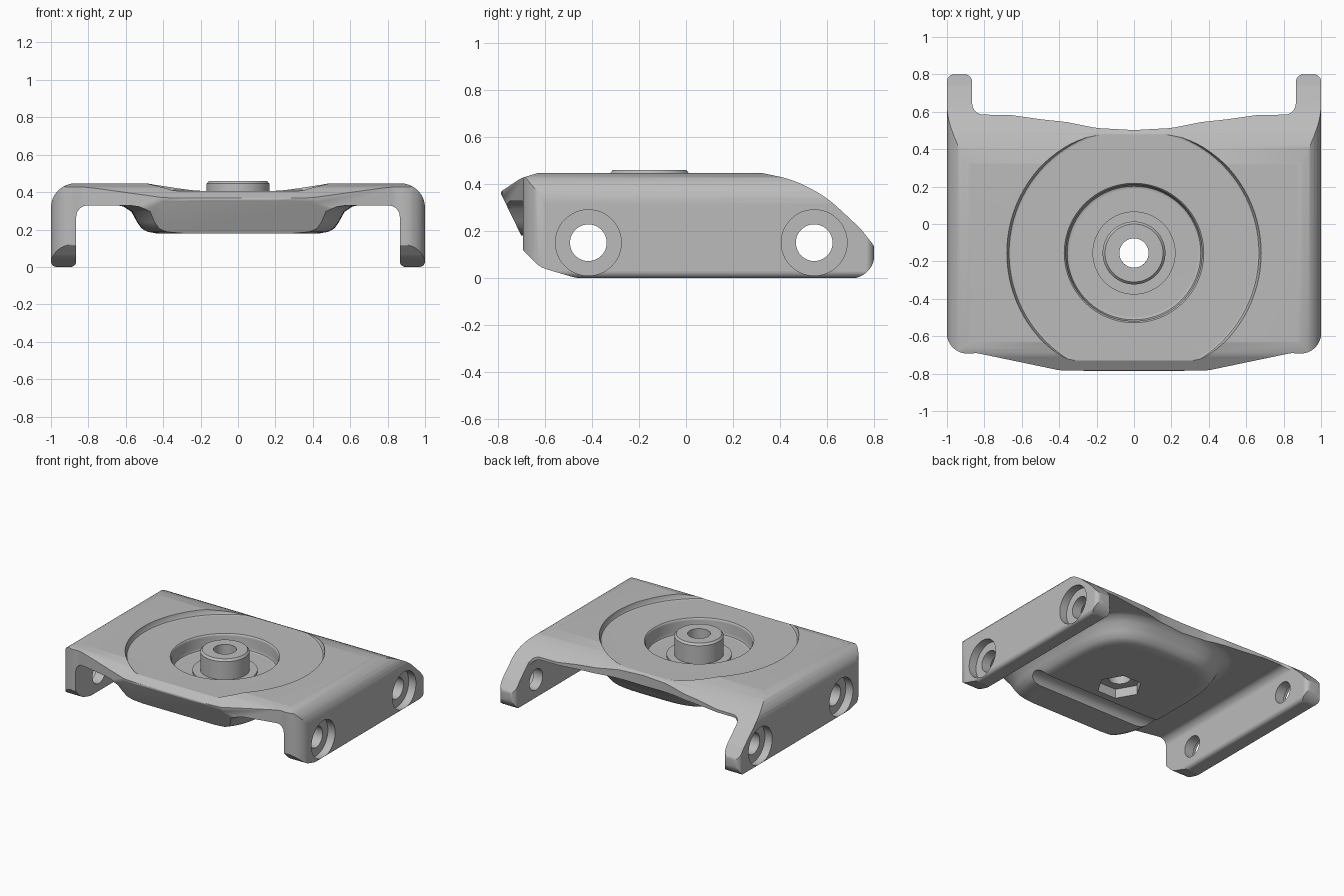
import bpy
import bmesh
import math
from mathutils import Vector, Matrix

cube = bpy.data.objects.get("Cube")
if cube:
    bpy.data.objects.remove(cube, do_unlink=True)

CENTRE_Y = -0.155

grey = bpy.data.materials.new("satin grey")
grey.use_nodes = True
grey.diffuse_color = (0.5, 0.5, 0.5, 1)
grey.node_tree.nodes["Principled BSDF"].inputs["Base Color"].default_value = (0.5, 0.5, 0.5, 1)


def finish(name, bm):
    bmesh.ops.recalc_face_normals(bm, faces=bm.faces)
    mesh = bpy.data.meshes.new(name)
    bm.to_mesh(mesh)
    bm.free()
    mesh.materials.append(grey)
    obj = bpy.data.objects.new(name, mesh)
    bpy.context.collection.objects.link(obj)
    return obj


def rounded(points, steps=8):
    """Round each corner (a, b, radius) of a closed outline."""
    out = []
    for i, (a, b, r) in enumerate(points):
        p = Vector((a, b))
        if r == 0:
            out.append(p)
            continue
        u = (Vector(points[i - 1][:2]) - p).normalized()
        v = (Vector(points[(i + 1) % len(points)][:2]) - p).normalized()
        half = u.angle(v) / 2
        reach = r / math.tan(half)
        mid = p + (u + v).normalized() * (r / math.sin(half))
        start, end = p + u * reach - mid, p + v * reach - mid
        sweep = start.angle_signed(end)
        for k in range(steps + 1):
            out.append(mid + Matrix.Rotation(-sweep * k / steps, 2) @ start)
    return out


def mirrored(half):
    """Close a half outline that starts and ends on the centre line."""
    return half + [(-a, b, r) for a, b, r in reversed(half[1:-1])]


def prism(name, outline, place, low, high):
    bm = bmesh.new()
    rings = [[bm.verts.new(place(p[0], p[1], t)) for p in outline] for t in (low, high)]
    bm.faces.new(rings[0])
    bm.faces.new(rings[1])
    for i in range(len(outline)):
        bm.faces.new((rings[0][i - 1], rings[0][i], rings[1][i], rings[1][i - 1]))
    return finish(name, bm)


def loft(name, rings, closed=False):
    bm = bmesh.new()
    loops = [[bm.verts.new(p) for p in ring] for ring in rings]
    for a, b in zip(loops, loops[1:] + (loops[:1] if closed else [])):
        for i in range(len(a)):
            bm.faces.new((a[i - 1], a[i], b[i], b[i - 1]))
    if not closed:
        bm.faces.new(loops[0])
        bm.faces.new(loops[-1])
    return finish(name, bm)


def lathe(name, profile, sides=96, closed=False):
    """Turn (radius, z) about the vertical axis of the seat."""
    angles = [math.tau * i / sides for i in range(sides)]
    return loft(name, [[(r * math.cos(t), CENTRE_Y + r * math.sin(t), z) for t in angles]
                       for r, z in profile], closed)


def combine(target, tool, operation):
    mod = target.modifiers.new(operation.lower(), "BOOLEAN")
    mod.operation, mod.object, mod.solver = operation, tool, "EXACT"
    bpy.context.view_layer.objects.active = target
    bpy.ops.object.modifier_apply(modifier=mod.name)
    bpy.data.objects.remove(tool, do_unlink=True)


def along_x(a, b, t):
    return (t, a, b)


def along_y(a, b, t):
    return (a, t, b)


def along_z(a, b, t):
    return (a, b, t)


# Channel section: top plate with two side flanges
section = mirrored([(0, 0.447, 0), (1, 0.447, 0.13), (1, 0, 0.03), (0.865, 0, 0.03),
                    (0.865, 0.328, 0.06), (0, 0.328, 0)])
body = prism("bracket_body", rounded(section), along_y, -1, 1)

# Soft-sided belly below the plate
belly_rings = []
for w, z in ((0.67, 0.38), (0.67, 0.335), (0.61, 0.322), (0.57, 0.295), (0.54, 0.24),
             (0.515, 0.205), (0.485, 0.188), (0.44, 0.18)):
    ring = []
    for i in range(96):
        c, s = math.cos(math.tau * i / 96), math.sin(math.tau * i / 96)
        ring.append((w * math.copysign(abs(c) ** 0.55, c),
                     -0.2 + (w + 0.1) * math.copysign(abs(s) ** 0.55, s), z))
    belly_rings.append(ring)
combine(body, loft("belly", belly_rings), "UNION")

# Side silhouette: sloping back, undercut front
side = [(-0.79, 0.365, 0.012), (-0.7, 0.18, 0.03), (-0.7, 0.125, 0.05), (-0.62, 0.045, 0.12),
        (-0.46, -0.002, 0.2), (0.79, -0.002, 0.1), (0.805, 0.13, 0.06), (0.74, 0.212, 0.2),
        (0.6, 0.342, 0.5), (0.46, 0.418, 0.5), (0.28, 0.455, 0.5), (-0.6, 0.455, 0.15),
        (-0.7, 0.425, 0.1)]
combine(body, prism("side_trim", rounded(side), along_x, -1.1, 1.1), "INTERSECT")

# Plan outline: bowed front, scooped back, two rear ears
plan = mirrored([(0, -0.79, 0), (0.4, -0.782, 0.15), (0.84, -0.69, 0.1), (1.001, -0.7, 0.11),
                 (1.001, 0.8, 0.04), (0.865, 0.8, 0.04), (0.865, 0.585, 0.06),
                 (0.66, 0.583, 0.2), (0.5, 0.56, 0.3), (0.36, 0.545, 0.3), (0.2, 0.513, 0.4),
                 (0, 0.502, 0)])
combine(body, prism("plan_trim", rounded(plan), along_z, -0.1, 0.6), "INTERSECT")

# Wide shallow turntable seat, then the deeper inner well
combine(body, lathe("seat_cutter", [(0.655, 0.405), (0.668, 0.411), (0.675, 0.424),
                                    (0.678, 0.44), (0.684, 0.46), (0.684, 0.6)]), "DIFFERENCE")
combine(body, lathe("well_cutter", [(0.34, 0.295), (0.357, 0.302), (0.364, 0.32),
                                    (0.364, 0.39), (0.368, 0.4), (0.376, 0.408),
                                    (0.376, 0.6)]), "DIFFERENCE")

# Hexagonal nut pocket and centre bore
combine(body, lathe("nut_pocket", [(0.155, 0.1), (0.155, 0.25)], sides=6), "DIFFERENCE")
combine(body, lathe("bore", [(0.078, 0.1), (0.078, 0.6)], sides=48), "DIFFERENCE")

# Counterbored bolt holes through both flanges
for y in (-0.415, 0.545):
    for radius, spans in ((0.078, [(-1.2, 1.2)]), (0.14, [(-1.2, -0.94), (0.94, 1.2)])):
        circle = [(y + radius * math.cos(math.tau * i / 48),
                   0.15 + radius * math.sin(math.tau * i / 48)) for i in range(48)]
        for low, high in spans:
            combine(body, prism("bolt_cutter", circle, along_x, low, high), "DIFFERENCE")

# Raised pivot collar with a foot ring
collar = lathe("pivot_collar", [(0.078, 0.28), (0.222, 0.28), (0.222, 0.308), (0.168, 0.308),
                                (0.168, 0.445), (0.155, 0.46), (0.078, 0.46)],
               sides=64, closed=True)

# Smooth shading with crisp edges
bpy.ops.object.select_all(action="DESELECT")
for obj in (body, collar):
    obj.select_set(True)
bpy.context.view_layer.objects.active = body
bpy.ops.object.shade_smooth_by_angle(angle=math.radians(32))
for obj in (body, collar):
    obj.modifiers.new("even shading", "WEIGHTED_NORMAL").keep_sharp = True
